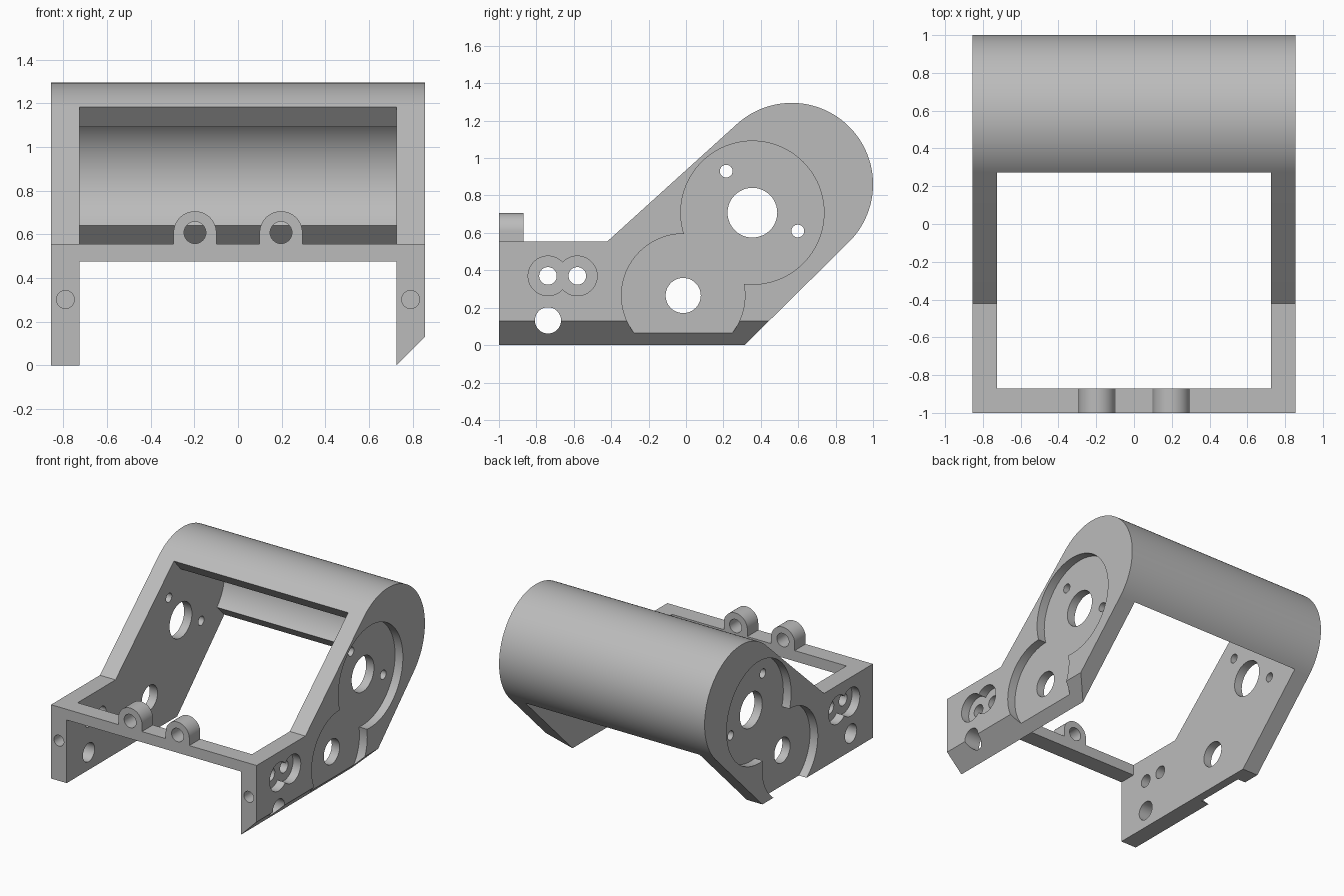
import bpy, bmesh, math
from mathutils import Vector

cube = bpy.data.objects.get("Cube")
if cube:
    bpy.data.objects.remove(cube, do_unlink=True)

HALF_W, INNER_W, FLOOR_X = 0.855, 0.725, 0.79
BARREL, R_OUT, R_IN = (0.565, 0.86), 0.435, 0.31
A_LOW, A_TOP = -45, 132

mat = bpy.data.materials.new("Plain grey")
mat.use_nodes = True
grey = (0.5, 0.5, 0.5, 1)
mat.diffuse_color = grey
mat.node_tree.nodes["Principled BSDF"].inputs["Base Color"].default_value = grey


def arc(c, r, a0, a1, n):
    angles = [math.radians(a0 + (a1 - a0) * i / n) for i in range(n + 1)]
    return [(c[0] + r * math.cos(a), c[1] + r * math.sin(a)) for a in angles]


def circle(c, r, n=64):
    return arc(c, r, 0, 360, n)[:-1]


def prism(name, pts, axis, lo, hi):
    """Extrude a closed profile along x (points are y, z) or y (points are x, z)."""
    bm = bmesh.new()
    place = (lambda p: (lo, p[0], p[1])) if axis == "x" else (lambda p: (p[0], lo, p[1]))
    face = bm.faces.new([bm.verts.new(place(p)) for p in pts])
    out = bmesh.ops.extrude_face_region(bm, geom=[face])
    step = Vector((hi - lo, 0, 0)) if axis == "x" else Vector((0, hi - lo, 0))
    bmesh.ops.translate(bm, vec=step,
                        verts=[g for g in out["geom"] if isinstance(g, bmesh.types.BMVert)])
    bmesh.ops.recalc_face_normals(bm, faces=bm.faces)
    mesh = bpy.data.meshes.new(name)
    bm.to_mesh(mesh)
    bm.free()
    mesh.materials.append(mat)
    obj = bpy.data.objects.new(name, mesh)
    bpy.context.collection.objects.link(obj)
    return obj


def combine(target, tool, operation="DIFFERENCE"):
    mod = target.modifiers.new("bool", "BOOLEAN")
    mod.operation, mod.solver, mod.object = operation, "EXACT", tool
    tool.hide_render = True
    bpy.context.view_layer.objects.active = target
    bpy.ops.object.modifier_apply(modifier=mod.name)
    bpy.data.objects.remove(tool, do_unlink=True)


# Full-width body with a round barrel at the upper rear
outline = [(-1, 0), (0.313, 0)] + arc(BARREL, R_OUT, A_LOW, A_TOP, 60) + [(-0.42, 0.555), (-1, 0.555)]
body = prism("bracket_body", outline, "x", -HALF_W, HALF_W)

# Hollow out the middle, leaving side plates, curved rear shell and front bar
low_end = arc(BARREL, R_OUT + 0.12, A_LOW, A_LOW, 1)[:1]
top_end = arc(BARREL, R_OUT + 0.12, A_TOP, A_TOP, 1)[:1]
hollow = (low_end + arc(BARREL, R_IN, A_LOW, A_TOP, 60) + top_end +
          [(-0.87, 1.3), (-0.87, 0.475), (-1.1, 0.475), (-1.1, -0.1), (0.5, -0.1)])
combine(body, prism("hollow_cutter", hollow, "x", -INNER_W, INNER_W))

for s in (-1, 1):
    # Rounded lug on the front bar, with its pin hole
    centre = (s * 0.197, 0.608)
    lug = [(centre[0] + 0.098, 0.53)] + arc(centre, 0.098, 0, 180, 32) + [(centre[0] - 0.098, 0.53)]
    combine(body, prism("lug", lug, "y", -1, -0.87), "UNION")
    combine(body, prism("pin_cutter", circle(centre, 0.05, 40), "y", -1.1, -0.8))

    # Bevel along the lower outside edge of the plate
    bevel = [(s * 0.705, -0.02), (s * 0.875, 0.15), (s * 0.875, -0.02)]
    combine(body, prism("bevel_cutter", bevel, "y", -1.1, 1))

    # Round recesses in the outside of the plate
    for y, z, r in ((0.355, 0.708, 0.383), (-0.015, 0.265, 0.33),
                    (-0.738, 0.37, 0.106), (-0.581, 0.37, 0.106)):
        combine(body, prism("recess_cutter", circle((y, z), r, 96), "x", s * FLOOR_X, s))

    # Blind screw hole in the front end of the plate
    combine(body, prism("screw_cutter", circle((s * 0.79, 0.302), 0.041, 32), "y", -1.1, -0.87))

# Holes straight through both plates
for y, z, r in ((0.355, 0.708, 0.133), (-0.015, 0.265, 0.094), (0.215, 0.93, 0.034),
                (0.598, 0.61, 0.034), (-0.738, 0.37, 0.047), (-0.581, 0.37, 0.047),
                (-0.738, 0.132, 0.07)):
    combine(body, prism("hole_cutter", circle((y, z), r, 48), "x", -1, 1))

bpy.ops.object.select_all(action="DESELECT")
body.select_set(True)
bpy.context.view_layer.objects.active = body
bpy.ops.object.shade_smooth_by_angle(angle=math.radians(30))
